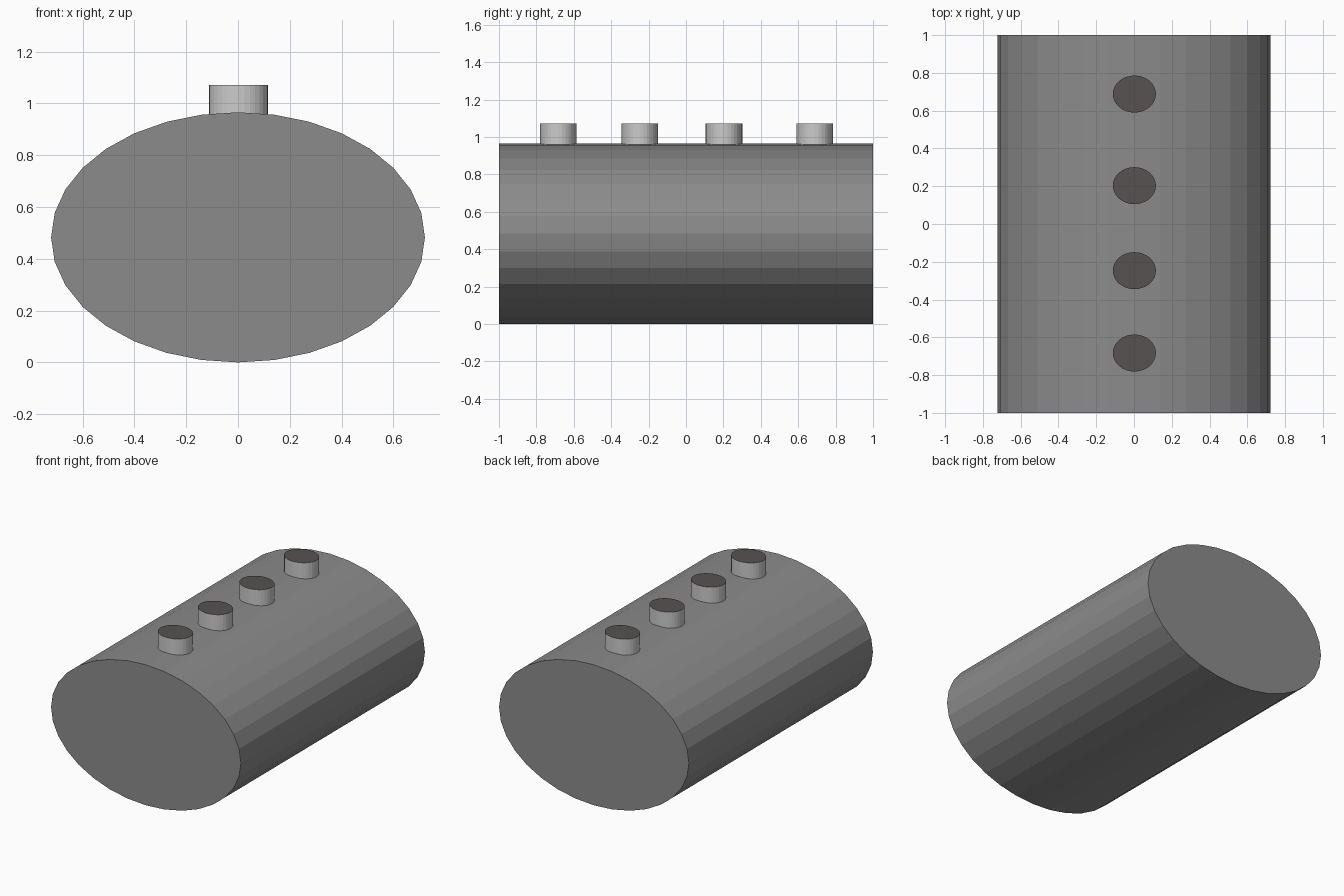
import bpy
import bmesh
from math import pi
from mathutils import Matrix

if "Cube" in bpy.data.objects:
    bpy.data.objects.remove(bpy.data.objects["Cube"])


def material(name, r, g, b):
    mat = bpy.data.materials.new(name)
    mat.diffuse_color = (r, g, b, 1)
    mat.use_nodes = True
    mat.node_tree.nodes["Principled BSDF"].inputs["Base Color"].default_value = mat.diffuse_color
    return mat


def cylinder(name, centre, radii, depth, mat, rotation=None):
    """Flat-shaded 32-sided elliptical cylinder with capped ends."""
    bm = bmesh.new()
    bmesh.ops.create_cone(bm, cap_ends=True, segments=32,
                          radius1=1, radius2=1, depth=depth)
    bmesh.ops.scale(bm, vec=(radii[0], radii[1], 1), verts=bm.verts)
    if rotation:
        bmesh.ops.transform(bm, matrix=rotation, verts=bm.verts)
    mesh = bpy.data.meshes.new(name)
    bm.to_mesh(mesh)
    bm.free()
    mesh.materials.append(mat)
    obj = bpy.data.objects.new(name, mesh)
    obj.location = centre
    bpy.context.collection.objects.link(obj)
    return obj


body_grey = material("body_grey", 0.26, 0.26, 0.26)
side_grey = material("stud_side", 0.55, 0.55, 0.55)
cap_brown = material("stud_top", 0.095, 0.085, 0.082)

# Oval body lying along y
cylinder("body", (0, 0, 0.483), (0.722, 0.483), 2.0, body_grey,
         Matrix.Rotation(pi / 2, 4, 'X'))

# Row of four short studs with dark tops, sunk slightly into the body
base, top = 0.94, 1.071
for i, y in enumerate((-0.683, -0.247, 0.203, 0.688)):
    stud = cylinder(f"stud_{i + 1}", (0.002, y, (base + top) / 2),
                    (0.114, 0.098), top - base, side_grey)
    stud.data.materials.append(cap_brown)
    for face in stud.data.polygons:
        if face.normal.z > 0.9:
            face.material_index = 1
